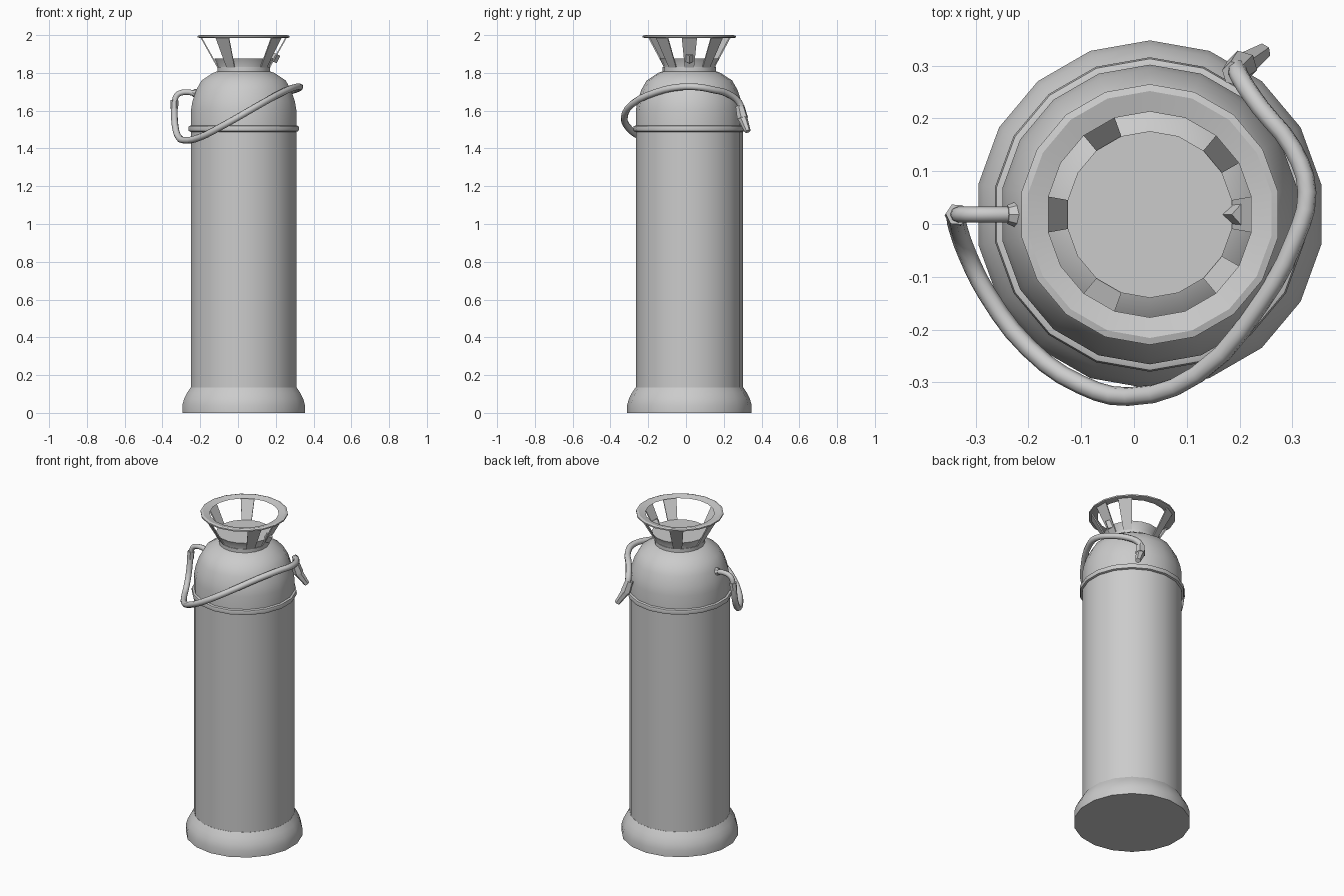
import bpy
import bmesh
from math import cos, sin, radians
from mathutils import Vector

default = bpy.data.objects.get("Cube")
if default:
    bpy.data.objects.remove(default)

SIDES = 18
AXIS = Vector((0.03, 0.018, 0))

grey = bpy.data.materials.new("grey metal")
grey.use_nodes = True
grey.diffuse_color = (0.6, 0.6, 0.6, 1)
grey.node_tree.nodes["Principled BSDF"].inputs["Base Color"].default_value = (0.6, 0.6, 0.6, 1)


def finish(obj, angle=30):
    obj.data.materials.append(grey)
    bpy.ops.object.select_all(action="DESELECT")
    obj.select_set(True)
    bpy.context.view_layer.objects.active = obj
    bpy.ops.object.shade_smooth_by_angle(angle=radians(angle))
    return obj


def from_bmesh(name, bm):
    bmesh.ops.recalc_face_normals(bm, faces=bm.faces)
    mesh = bpy.data.meshes.new(name)
    bm.to_mesh(mesh)
    bm.free()
    obj = bpy.data.objects.new(name, mesh)
    bpy.context.collection.objects.link(obj)
    return finish(obj)


def lathe(name, profile, closed=False):
    """Turn (radius, z) points around the body axis; cap the ends or join them."""
    bm = bmesh.new()
    rings = []
    for r, z in profile:
        angles = [radians(360 * i / SIDES + 10) for i in range(SIDES)]
        rings.append([bm.verts.new(AXIS + Vector((r * cos(a), r * sin(a), z))) for a in angles])
    pairs = list(zip(rings, rings[1:]))
    if closed:
        pairs.append((rings[-1], rings[0]))
    else:
        bm.faces.new(rings[0])
        bm.faces.new(rings[-1])
    for low, high in pairs:
        for i in range(SIDES):
            j = (i + 1) % SIDES
            bm.faces.new((low[i], low[j], high[j], high[i]))
    return from_bmesh(name, bm)


def rod(name, start, end, r1, r2, sides=8):
    start, end = Vector(start), Vector(end)
    bm = bmesh.new()
    bmesh.ops.create_cone(bm, cap_ends=True, segments=sides, radius1=r1, radius2=r2,
                          depth=(end - start).length)
    turn = (end - start).to_track_quat("Z", "Y").to_matrix()
    bmesh.ops.rotate(bm, matrix=turn, verts=bm.verts)
    bmesh.ops.translate(bm, vec=(start + end) / 2, verts=bm.verts)
    return from_bmesh(name, bm)


def tube(name, points, radius):
    curve = bpy.data.curves.new(name, "CURVE")
    curve.dimensions = "3D"
    curve.bevel_depth = radius
    curve.bevel_resolution = 2
    curve.resolution_u = 3
    curve.use_fill_caps = True
    spline = curve.splines.new("BEZIER")
    spline.bezier_points.add(len(points) - 1)
    for knot, p in zip(spline.bezier_points, points):
        knot.co = p
        knot.handle_left_type = knot.handle_right_type = "AUTO"
    obj = bpy.data.objects.new(name, curve)
    bpy.context.collection.objects.link(obj)
    bpy.ops.object.select_all(action="DESELECT")
    obj.select_set(True)
    bpy.context.view_layer.objects.active = obj
    bpy.ops.object.convert(target="MESH")
    return finish(bpy.context.object, 50)


# Foot, cylinder, seam band and domed top
lathe("foot", [(0.33, 0), (0.33, 0.04), (0.32, 0.075), (0.305, 0.105), (0.285, 0.135)])
lathe("cylinder", [(0.284, 0.12), (0.284, 1.5)])
lathe("seam_band", [(0.284, 1.488), (0.295, 1.492), (0.298, 1.505),
                    (0.295, 1.518), (0.284, 1.522)])
lathe("dome", [(0.284, 1.5), (0.284, 1.6), (0.275, 1.65), (0.255, 1.71), (0.226, 1.76),
               (0.165, 1.8), (0.142, 1.808), (0.142, 1.83)])

# Filler cap and the open flared handle above it
lathe("cap", [(0.138, 1.82), (0.138, 1.835), (0.158, 1.875)])
lathe("handle_rim", [(0.247, 1.996), (0.234, 2.0), (0.195, 1.99), (0.234, 1.984),
                     (0.247, 1.988)], closed=True)
for n, angle in enumerate((0, 40, 120, 180, 240, 320)):
    bm = bmesh.new()
    corners = []
    for r, z in ((0.142, 1.828), (0.234, 1.99), (0.226, 1.99), (0.134, 1.828)):
        corners.append([bm.verts.new(AXIS + Vector((r * cos(radians(a)), r * sin(radians(a)), z)))
                        for a in (angle - 10, angle + 10)])
    for i in range(4):
        a, b = corners[i], corners[(i + 1) % 4]
        bm.faces.new((a[0], a[1], b[1], b[0]))
    for side in (0, 1):
        bm.faces.new([c[side] for c in corners])
    from_bmesh(f"handle_spoke_{n + 1}", bm)

# Small catch on the inside of the handle
rod("catch", (0.185, 0.018, 1.86), (0.205, 0.018, 1.9), 0.022, 0.022, 4)

# Outlet elbow with its flange and hose coupling
rod("outlet_flange", (-0.215, 0.018, 1.69), (-0.24, 0.018, 1.695), 0.028, 0.018)
tube("outlet_elbow", [(-0.22, 0.018, 1.69), (-0.285, 0.018, 1.698),
                      (-0.325, 0.018, 1.68), (-0.336, 0.018, 1.63)], 0.015)
rod("hose_coupling", (-0.336, 0.018, 1.655), (-0.338, 0.015, 1.61), 0.021, 0.021, 6)

# Hose sweeping round the front, ending in a nozzle
tube("hose", [(-0.338, 0.015, 1.62), (-0.333, -0.01, 1.52), (-0.315, -0.06, 1.46),
              (-0.28, -0.13, 1.443), (-0.2, -0.235, 1.46), (-0.1, -0.305, 1.51),
              (-0.01, -0.327, 1.56), (0.12, -0.285, 1.635), (0.24, -0.15, 1.7),
              (0.305, -0.03, 1.725), (0.328, 0.06, 1.725), (0.3, 0.145, 1.71),
              (0.24, 0.22, 1.69), (0.2, 0.28, 1.645), (0.195, 0.295, 1.61)], 0.018)
rod("nozzle_collar", (0.19, 0.285, 1.625), (0.205, 0.3, 1.56), 0.024, 0.03, 6)
rod("nozzle_tip", (0.203, 0.298, 1.565), (0.245, 0.327, 1.49), 0.026, 0.016, 6)
